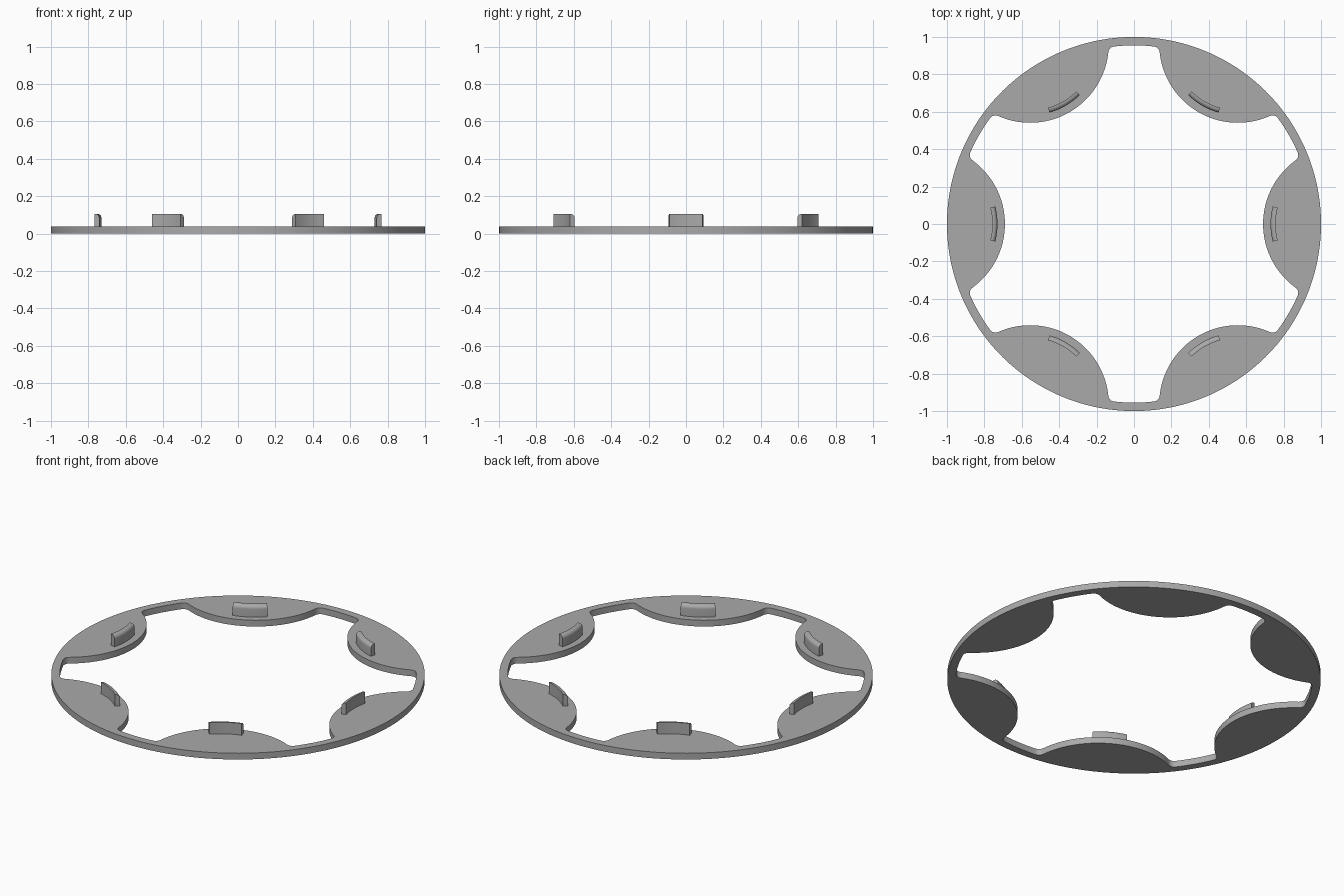
import bpy, bmesh, math
from mathutils import Vector

if "Cube" in bpy.data.objects:
    bpy.data.objects.remove(bpy.data.objects["Cube"])

OUTER, RIM, THICK = 1.0, 0.955, 0.037       # outer radius, inner rim radius, plate thickness
LOBE_C, LOBE_R, FIL = 1.11, 0.42, 0.035     # lobe circle centre and radius, corner fillet

grey = bpy.data.materials.new("plain grey")
grey.diffuse_color = (0.4, 0.4, 0.4, 1)
grey.use_nodes = True
grey.node_tree.nodes["Principled BSDF"].inputs["Base Color"].default_value = grey.diffuse_color


def finish(name, bm):
    bmesh.ops.recalc_face_normals(bm, faces=bm.faces)
    me = bpy.data.meshes.new(name)
    bm.to_mesh(me)
    bm.free()
    me.materials.append(grey)
    ob = bpy.data.objects.new(name, me)
    bpy.context.collection.objects.link(ob)
    bpy.ops.object.select_all(action='DESELECT')
    ob.select_set(True)
    bpy.context.view_layer.objects.active = ob
    bpy.ops.object.shade_smooth_by_angle(angle=math.radians(30))
    return ob


def arc(cx, cy, r, a0, a1, n):
    return [Vector((cx + r * math.cos(a0 + (a1 - a0) * i / n),
                    cy + r * math.sin(a0 + (a1 - a0) * i / n))) for i in range(n + 1)]


def sweep(bm, rings, closed):
    """Skin a list of cross-section rings, capping the ends if open."""
    rows = [[bm.verts.new(p) for p in ring] for ring in rings]
    n = len(rows[0])
    for i in range(len(rows) if closed else len(rows) - 1):
        a, b = rows[i], rows[(i + 1) % len(rows)]
        for j in range(n):
            bm.faces.new((a[j], a[(j + 1) % n], b[(j + 1) % n], b[j]))
    if not closed:
        bm.faces.new(rows[0])
        bm.faces.new(rows[-1])


# Half of one lobe outline: lobe arc, fillet, rim arc up to 30 degrees
d, e = RIM - FIL, LOBE_R + FIL
turn = math.acos((d * d + LOBE_C ** 2 - e * e) / (2 * d * LOBE_C))
fx, fy = d * math.cos(turn), d * math.sin(turn)
to_lobe = math.atan2(-fy, LOBE_C - fx)
half = arc(LOBE_C, 0, LOBE_R, math.pi, to_lobe + math.pi, 18)
half += arc(fx, fy, FIL, to_lobe, turn, 8)[1:]
half += arc(0, 0, RIM, turn, math.pi / 6, 4)[1:]
mirrored = [Vector((p.x, -p.y)) for p in reversed(half[1:-1])]
lobe = mirrored + half

# Ring plate with six inward lobes
sections = []
for k in range(6):
    for p in lobe:
        r, a = p.length, math.atan2(p.y, p.x) + k * math.pi / 3
        c, s = math.cos(a), math.sin(a)
        sections.append([(q * c, q * s, z) for q, z in
                         ((r, 0), (OUTER, 0), (OUTER, THICK), (r, THICK))])
bm = bmesh.new()
sweep(bm, sections, True)
finish("lobed_ring", bm)

# Curved clips following the lobe edge, inner top edge rounded
R_IN, R_OUT, TOP, ROUND = 0.38, 0.353, 0.105, 0.022
profile = [(R_OUT, THICK - 0.005), (R_IN, THICK - 0.005)]
profile += [tuple(p) for p in arc(R_IN - ROUND, TOP - ROUND, ROUND, 0, math.pi / 2, 6)]
profile += [(R_OUT, TOP)]
for k in range(6):
    rot = k * math.pi / 3
    rings = []
    for i in range(13):
        a = math.pi + math.radians(14.3) * (i / 6 - 1)
        rings.append([(LOBE_C + r * math.cos(a), r * math.sin(a), z) for r, z in profile])
    bm = bmesh.new()
    sweep(bm, rings, False)
    clip = finish(f"clip_{k + 1}", bm)
    clip.rotation_euler.z = rot
